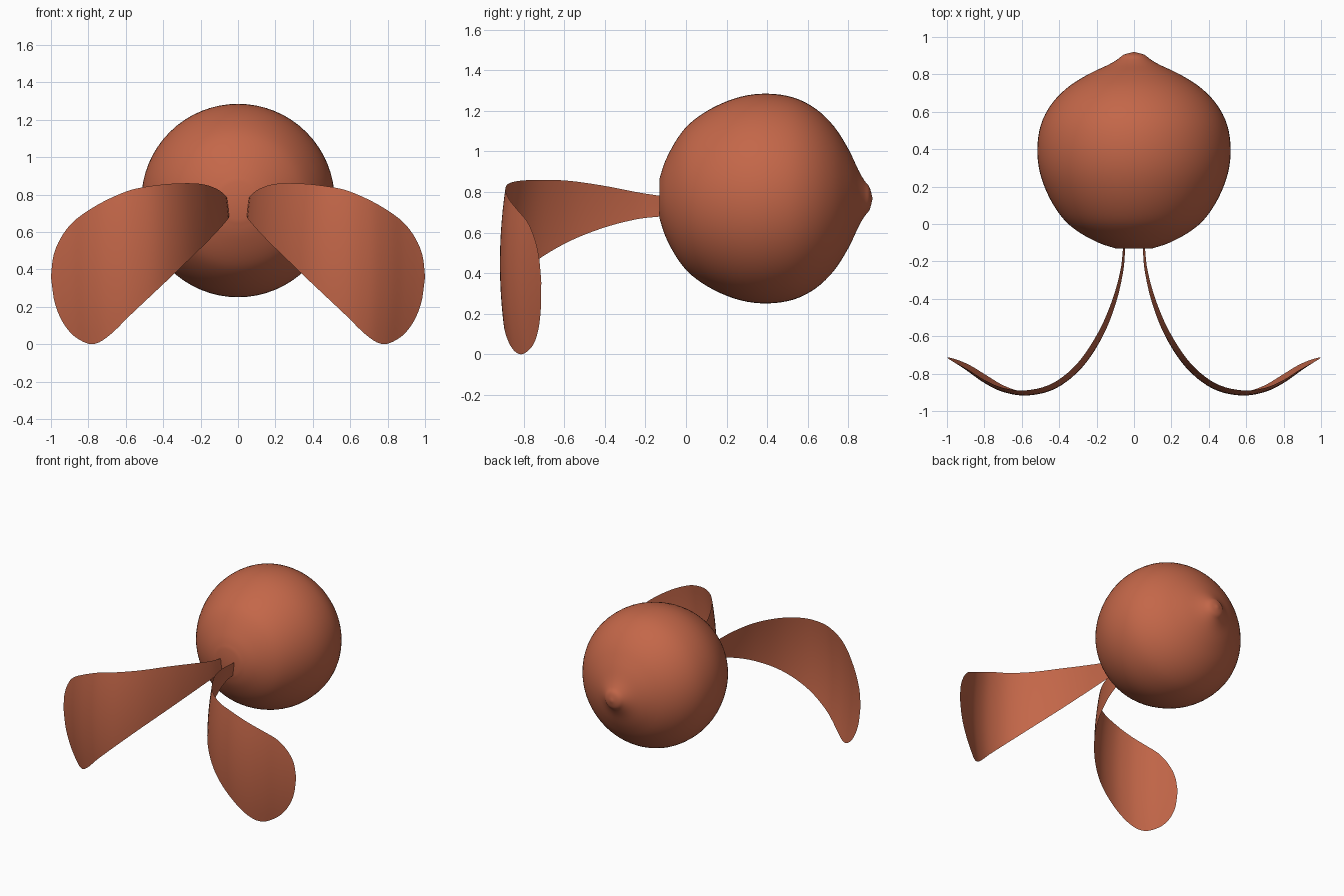
import bpy
import bmesh
import math
from mathutils import Vector

cube = bpy.data.objects.get("Cube")
if cube:
    bpy.data.objects.remove(cube, do_unlink=True)

clay = bpy.data.materials.new("terracotta")
clay.use_nodes = True
clay.diffuse_color = (0.55, 0.135, 0.066, 1)
clay.node_tree.nodes["Principled BSDF"].inputs["Base Color"].default_value = clay.diffuse_color


def spline(points, steps):
    """Smooth curve through points of any dimension."""
    pts = [Vector(p) for p in points]
    pts = [2 * pts[0] - pts[1]] + pts + [2 * pts[-1] - pts[-2]]
    out = []
    for a, b, c, d in zip(pts, pts[1:], pts[2:], pts[3:]):
        for i in range(steps):
            t = i / steps
            out.append(0.5 * (2 * b + (c - a) * t + (2 * a - 5 * b + 4 * c - d) * t ** 2
                              + (3 * b - a - 3 * c + d) * t ** 3))
    return out + [pts[-2]]


def finish(name, bm):
    bmesh.ops.remove_doubles(bm, verts=bm.verts, dist=0.0005)
    mesh = bpy.data.meshes.new(name)
    bm.to_mesh(mesh)
    bm.free()
    mesh.materials.append(clay)
    obj = bpy.data.objects.new(name, mesh)
    bpy.context.collection.objects.link(obj)
    bpy.ops.object.select_all(action="DESELECT")
    obj.select_set(True)
    bpy.context.view_layer.objects.active = obj
    bpy.ops.object.shade_smooth_by_angle(angle=math.radians(40))
    return obj


def skin(bm, rows, closed=False):
    """Bridge rows of points with quads."""
    grid = [[bm.verts.new(p) for p in row] for row in rows]
    for r, s in zip(grid, grid[1:]):
        n = len(r)
        for j in range(n if closed else n - 1):
            k = (j + 1) % n
            bm.faces.new((r[j], r[k], s[k], s[j]))
    return grid


# Round body turned about the y axis: (y, radius), flat front, small nub behind
BODY_Z, SIDES = 0.768, 64
profile = [(-0.13, 0.1), (-0.1, 0.19), (-0.04, 0.3), (0.03, 0.38), (0.14, 0.452),
           (0.27, 0.502), (0.4, 0.517), (0.53, 0.498), (0.64, 0.442), (0.73, 0.355),
           (0.8, 0.245), (0.85, 0.14), (0.88, 0.088), (0.905, 0.055), (0.92, 0.0)]
bm = bmesh.new()
rings = []
for y, r in spline(profile, 4):
    rings.append([(r * math.cos(a), y, BODY_Z + r * math.sin(a))
                  for a in (math.tau * i / SIDES for i in range(SIDES))])
ring = skin(bm, rings, closed=True)[0]
bm.faces.new(ring)
bmesh.ops.remove_doubles(bm, verts=bm.verts, dist=0.0005)
bmesh.ops.recalc_face_normals(bm, faces=bm.faces)
finish("round_body", bm)

# Curved blade stations: (x, y, lower edge, upper edge)
stations = [(0.036, -0.12, 0.68, 0.78), (0.048, -0.25, 0.665, 0.80), (0.09, -0.42, 0.62, 0.832),
            (0.165, -0.6, 0.545, 0.856), (0.28, -0.77, 0.435, 0.86), (0.42, -0.88, 0.3, 0.85),
            (0.57, -0.917, 0.16, 0.825), (0.7, -0.898, 0.045, 0.775), (0.8, -0.85, 0, 0.72),
            (0.885, -0.79, 0.035, 0.655), (0.945, -0.75, 0.11, 0.575),
            (0.985, -0.725, 0.22, 0.48), (1, -0.715, 0.35, 0.37)]
STRIPS, CUP, MID_Z = 12, 0.2, 0.45


def blade(name, side):
    """Thin sheet following the path, slightly cupped from top to bottom."""
    path = [Vector(s) for s in spline([s + (0,) for s in stations], 5)]
    rows = []
    for i, p in enumerate(path):
        d = path[min(i + 1, len(path) - 1)] - path[max(i - 1, 0)]
        normal = Vector((-d[1], d[0])).normalized()
        row = []
        for j in range(STRIPS + 1):
            z = p[2] + (p[3] - p[2]) * j / STRIPS
            shift = CUP * (z - MID_Z) ** 2
            row.append((side * (p[0] + normal.x * shift), p[1] + normal.y * shift, z))
        rows.append(row if side < 0 else row[::-1])
    sheet = bmesh.new()
    skin(sheet, rows)
    return finish(name, sheet)


blade("left_blade", 1)
blade("right_blade", -1)
